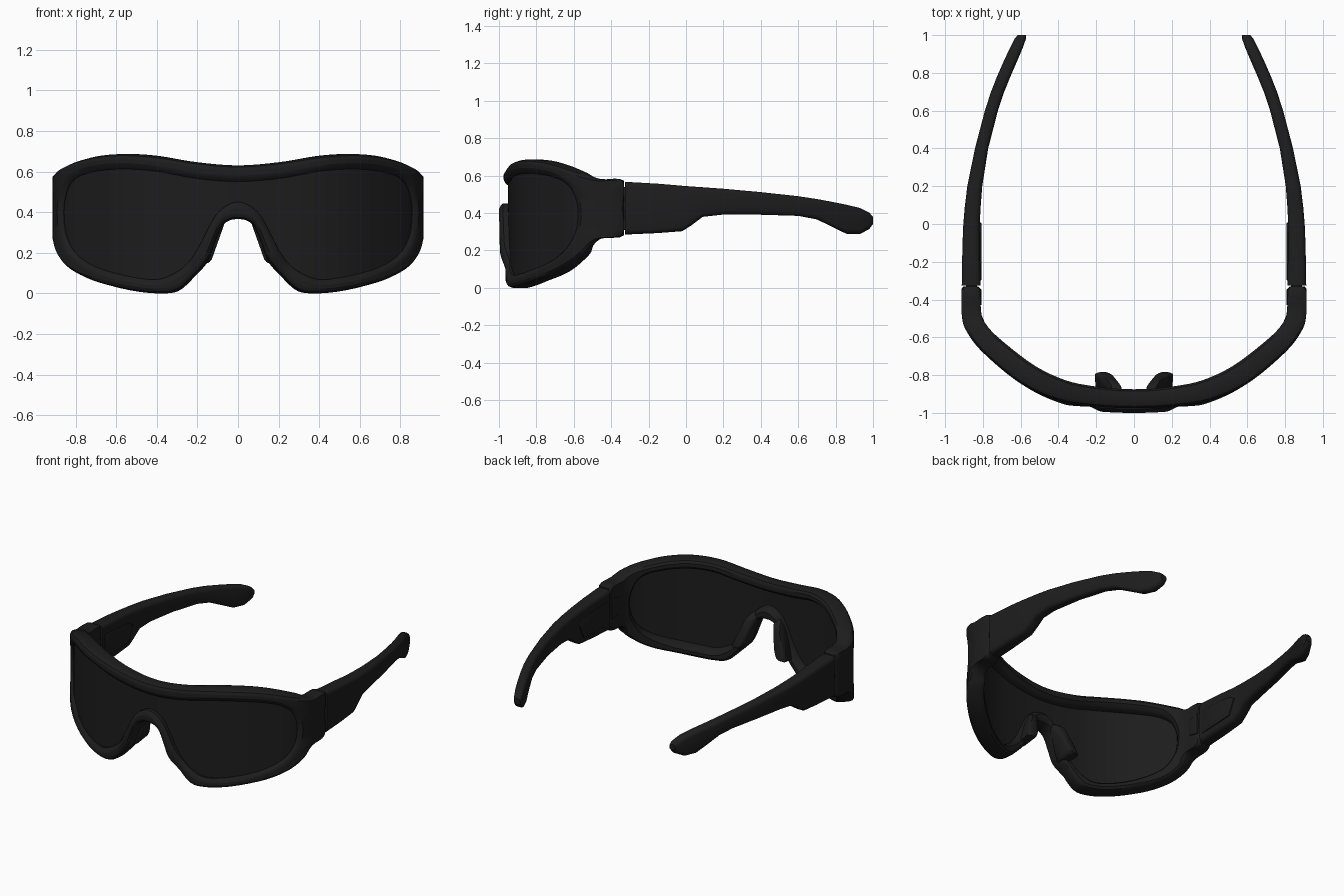
import bpy, bmesh, math
from mathutils import Vector

if "Cube" in bpy.data.objects:
    bpy.data.objects.remove(bpy.data.objects["Cube"])


def material(name, v):
    m = bpy.data.materials.new(name)
    m.diffuse_color = (v, v, v, 1)
    m.use_nodes = True
    m.node_tree.nodes["Principled BSDF"].inputs["Base Color"].default_value = m.diffuse_color
    return m


FRAME = material("matte black", 0.0125)
LENS = material("dark lens", 0.012)


def finish(name, bm, mat, angle=35):
    bmesh.ops.recalc_face_normals(bm, faces=bm.faces[:])
    me = bpy.data.meshes.new(name)
    bm.to_mesh(me)
    bm.free()
    me.materials.append(mat)
    for p in me.polygons:
        p.use_smooth = True
    me.set_sharp_from_angle(angle=math.radians(angle))
    ob = bpy.data.objects.new(name, me)
    bpy.context.collection.objects.link(ob)
    ob.modifiers.new("mirror", 'MIRROR').merge_threshold = 0.0005
    return ob


def spline(pts, n, before=None, after=None):
    """Catmull-Rom through pts, n samples per segment."""
    P = [Vector(p) for p in pts]
    P = [Vector(before) if before else P[0]] + P + [Vector(after) if after else P[-1]]
    out = []
    for i in range(1, len(P) - 2):
        a, b, c, d = P[i - 1:i + 3]
        for k in range(n):
            t = k / n
            out.append(0.5 * (2 * b + (c - a) * t + (2 * a - 5 * b + 4 * c - d) * t * t
                              + (3 * b - a - 3 * c + d) * t ** 3))
    return out + [P[-2]]


def loft(bm, rings, cap=False):
    V = [[bm.verts.new(p) for p in r] for r in rings]
    n = len(V[0])
    for a, b in zip(V, V[1:]):
        for j in range(n):
            bm.faces.new((a[j], a[(j + 1) % n], b[(j + 1) % n], b[j]))
    if cap:
        bm.faces.new(V[0])
        bm.faces.new(V[-1])


# Wrap curve seen from the top, followed by arc length
plan = spline([(0, -.975), (.2, -.966), (.4, -.935), (.6, -.845), (.8, -.68),
               (.888, -.565), (.912, -.48), (.914, -.331)], 12, before=(-.2, -.966))
arc = [0]
for p, q in zip(plan, plan[1:]):
    arc.append(arc[-1] + (q - p).length)


def wrap(s, z, d):
    """Point at distance s along the wrap, height z, depth d behind the outer face."""
    s = max(0, min(1.25, s)) / 1.25 * arc[-1]
    i = 0
    while i < len(arc) - 2 and arc[i + 1] < s:
        i += 1
    f = (s - arc[i]) / (arc[i + 1] - arc[i])

    def tangent(k):
        if k == 0:
            return Vector((1, 0))
        return (plan[min(k + 1, len(plan) - 1)] - plan[k - 1]).normalized()
    p = plan[i].lerp(plan[i + 1], f)
    t = tangent(i).lerp(tangent(i + 1), f).normalized()
    return Vector((0 if s == 0 else p.x - t.y * d, p.y + t.x * d, z))


# Matching outer rim and lens opening points (s, z), top centre round to nose
OUTER = [(0, .63), (.2, .645), (.4, .675), (.57, .686), (.73, .678), (.87, .653), (.98, .625),
         (1.12, .582), (1.25, .572), (1.25, .425), (1.25, .282), (1.12, .262), (1.04, .19),
         (.95, .13), (.82, .075), (.68, .04), (.53, .012), (.4, 0), (.3, .012), (.22, .08),
         (.15, .16), (.115, .25), (.08, .33), (.04, .36), (0, .365)]
INNER = [(0, .55), (.2, .565), (.4, .6), (.57, .612), (.72, .605), (.84, .585), (.91, .555),
         (.95, .52), (.98, .46), (.99, .4), (.98, .32), (.95, .26), (.9, .205), (.83, .16),
         (.74, .125), (.64, .1), (.52, .078), (.4, .068), (.31, .1), (.245, .15), (.19, .23),
         (.14, .33), (.1, .395), (.05, .435), (0, .45)]
N = 4
mir = lambda p: (-p[0], p[1])
outer = spline(OUTER, N, mir(OUTER[1]), mir(OUTER[-2]))
inner = spline(INNER, N, mir(INNER[1]), mir(INNER[-2]))

# Frame: rim section as (fraction across, offset, depth)
SECTION = [(0, 0, .03), (0, .008, .01), (0, .025, 0), (.36, 0, 0), (.48, 0, 0), (.6, 0, 0),
           (1, -.03, 0), (1, -.012, .008), (1, 0, .02), (1, 0, .065), (1, -.012, .085),
           (1, -.03, .1), (.6, 0, .1), (.48, 0, .1), (.36, 0, .1), (0, .02, .1),
           (0, .005, .09), (0, 0, .075)]
rings = []
for k, (o, i) in enumerate(zip(outer, inner)):
    w = (i - o).length
    f = max(0, min(1, (k / N - 18.7) / 1.5))
    bulge = .025 * f * f * (3 - 2 * f)          # nose arch stands proud
    bulge = max(bulge, .012 * max(0, 1 - abs(k / N - 17.5) / 2))   # lower rim lip
    ring = []
    for a, e, d in SECTION:
        p = o.lerp(i, a + e / w)
        thick = 1 + .2 * math.sin(math.pi * max(0, min(1, p.x / 1.25))) ** 2
        ring.append(wrap(p.x, p.y, d - bulge if d < .05 else d * thick))
    rings.append(ring)
bm = bmesh.new()
loft(bm, rings)
finish("frame", bm, FRAME)

# Lens: columns between upper and lower edge of the opening
top, low = inner[:9 * N + 1], inner[9 * N:][::-1]


def height(edge, s):
    for p, q in zip(edge, edge[1:]):
        if min(p.x, q.x) <= s <= max(p.x, q.x) and abs(q.x - p.x) > 1e-6:
            return p.y + (q.y - p.y) * (s - p.x) / (q.x - p.x)
    return edge[-1].y


bm = bmesh.new()
rings = []
for k in range(49):
    s = .99 * math.sin(k / 48 * math.pi / 2)
    a, b = height(top, s) + .008, height(low, s) - .008
    zs = [a + (b - a) * j / 6 for j in range(7)]
    rings.append([wrap(s, z, .023) for z in zs] + [wrap(s, z, .05) for z in reversed(zs)])
loft(bm, rings)
finish("lens", bm, LENS)

# Temple arms: (y, centre x, width, top z, bottom z)
ARM = [(-.326, .862, .1, .567, .285), (-.15, .862, .094, .557, .293), (-.02, .861, .088, .546, .303),
       (.03, .858, .086, .542, .335), (.09, .854, .084, .538, .38), (.2, .843, .079, .53, .392),
       (.4, .807, .07, .512, .391), (.6, .755, .069, .49, .385), (.7, .722, .07, .475, .366),
       (.78, .69, .071, .46, .327), (.86, .655, .071, .444, .288), (.93, .624, .068, .427, .287),
       (.98, .602, .06, .402, .315), (1, .594, .044, .38, .342)]
bm = bmesh.new()
rings = []
for y, x, w, zt, zb in ARM:
    h, ring = (zt - zb) / 2, []
    r = min(.025, w * .38, h * .8)
    for cx, cz, a0 in ((1, 1, 0), (-1, 1, 90), (-1, -1, 180), (1, -1, 270)):
        for a in (0, 30, 60, 90):
            t = math.radians(a0 + a)
            ring.append((x + cx * (w / 2 - r) + r * math.cos(t), y,
                         (zt + zb) / 2 + cz * (h - r) + r * math.sin(t)))
    rings.append(ring)
loft(bm, rings, cap=True)
finish("temple_arm", bm, FRAME)


def hull(name, pts, bevel):
    bm = bmesh.new()
    for p in pts:
        bm.verts.new(p)
    bmesh.ops.convex_hull(bm, input=bm.verts[:])
    bmesh.ops.dissolve_limit(bm, angle_limit=.02, verts=bm.verts[:], edges=bm.edges[:])
    bmesh.ops.bevel(bm, geom=bm.edges[:], offset=bevel, segments=2, profile=.5, affect='EDGES')
    return finish(name, bm, FRAME)


def plate(name, yz, x0, x1, bevel):
    hull(name, [(x, y, z) for x in (x0, x1) for y, z in yz], bevel)


# Nose pads behind the arch
hull("nose_pad", [(.05, -.9, .39), (.11, -.9, .4), (.135, -.93, .15), (.205, -.93, .14),
                  (.07, -.85, .36), (.13, -.83, .36), (.115, -.79, .21), (.145, -.78, .16),
                  (.212, -.78, .16)], .012)

# Hinge core between frame and arm, and inner panels
plate("hinge", [(-.37, .31), (-.37, .54), (-.29, .54), (-.29, .31)], .83, .89, .005)
plate("arm_inner_panel", [(-.3, .33), (-.3, .5), (-.04, .48), (.01, .45), (-.04, .345)],
      .808, .84, .004)
plate("frame_inner_panel", [(-.43, .37), (-.43, .48), (-.345, .5), (-.345, .35)], .808, .84, .004)
